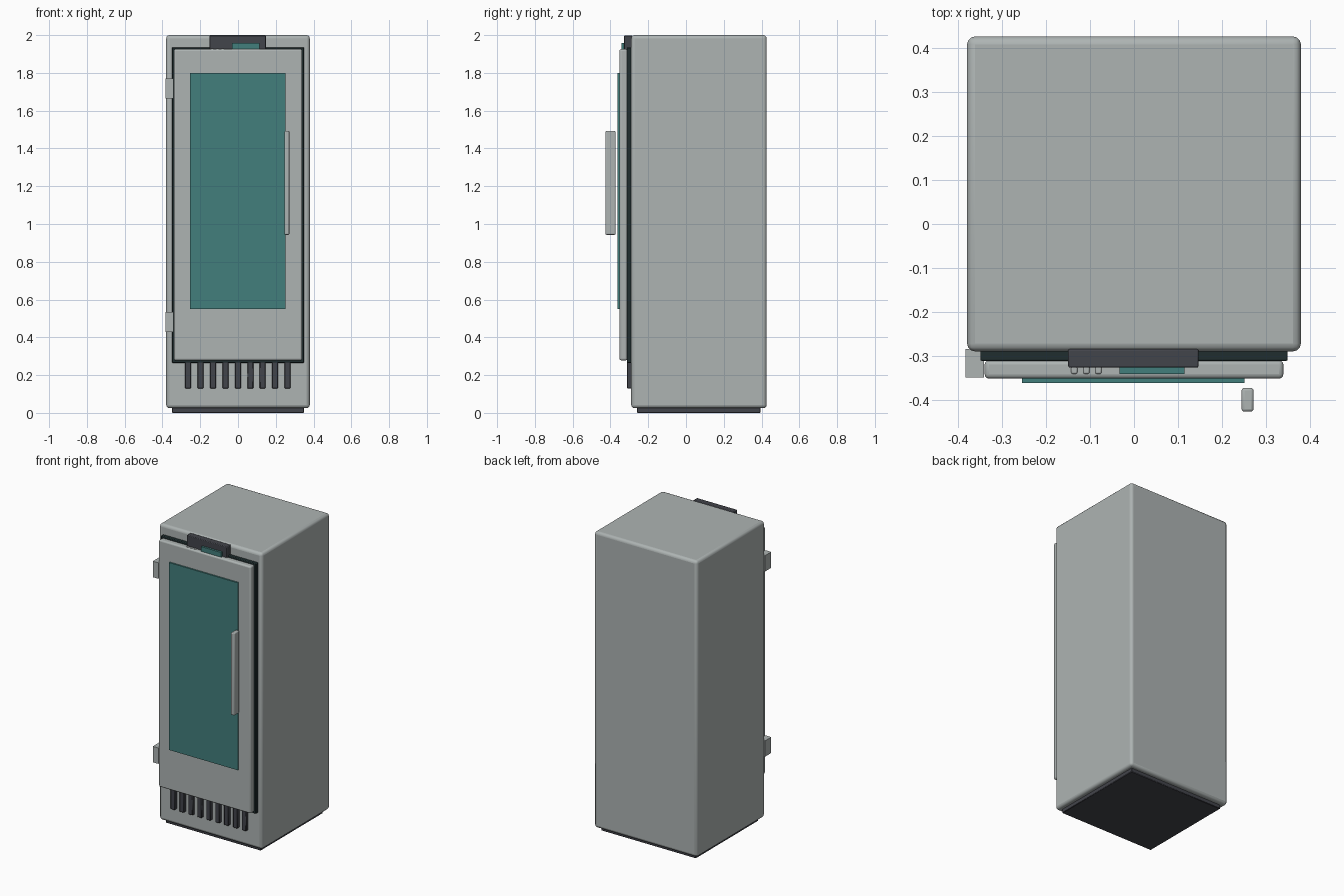
import bpy, bmesh
from mathutils import Vector

if "Cube" in bpy.data.objects:
    bpy.data.objects.remove(bpy.data.objects["Cube"])


def material(name, rgb):
    m = bpy.data.materials.new(name)
    m.diffuse_color = (*rgb, 1)
    m.use_nodes = True
    m.node_tree.nodes["Principled BSDF"].inputs["Base Color"].default_value = m.diffuse_color
    return m


STEEL = material("brushed_steel", (0.42, 0.455, 0.45))
GLASS = material("teal_glass", (0.055, 0.21, 0.20))
DARK = material("dark_plastic", (0.055, 0.058, 0.07))
RUBBER = material("black_rubber", (0.014, 0.027, 0.028))


def box(name, x, y, z, mat, bevel=0.0, segments=3):
    """Box from (min, max) ranges, with optional rounded edges."""
    lo, hi = Vector((x[0], y[0], z[0])), Vector((x[1], y[1], z[1]))
    bm = bmesh.new()
    bmesh.ops.create_cube(bm, size=1)
    bmesh.ops.scale(bm, vec=hi - lo, verts=bm.verts)
    bmesh.ops.translate(bm, vec=(lo + hi) / 2, verts=bm.verts)
    mesh = bpy.data.meshes.new(name)
    bm.to_mesh(mesh)
    bm.free()
    mesh.materials.append(mat)
    ob = bpy.data.objects.new(name, mesh)
    bpy.context.collection.objects.link(ob)
    if bevel:
        mod = ob.modifiers.new("rounded_edges", 'BEVEL')
        mod.width, mod.segments = bevel, segments
        mod.limit_method = 'NONE'
        bpy.ops.object.select_all(action='DESELECT')
        ob.select_set(True)
        bpy.context.view_layer.objects.active = ob
        bpy.ops.object.shade_smooth_by_angle()
    return ob


# Cabinet and recessed plinth
box("cabinet", (-0.38, 0.38), (-0.29, 0.427), (0.025, 2.0), STEEL, 0.018)
box("plinth", (-0.35, 0.35), (-0.26, 0.395), (0.0, 0.06), DARK, 0.003, 1)

# Door with seal, glass and handle
box("door_seal", (-0.35, 0.35), (-0.312, -0.285), (0.265, 1.935), RUBBER, 0.004, 2)
box("door", (-0.34, 0.34), (-0.352, -0.31), (0.278, 1.926), STEEL, 0.01)
box("door_glass", (-0.255, 0.252), (-0.362, -0.35), (0.55, 1.80), GLASS)
box("door_handle", (0.245, 0.272), (-0.427, -0.373), (0.943, 1.492), STEEL, 0.006)

# Hinges on the left edge
for i, z in enumerate((0.482, 1.717)):
    box(f"hinge_{i + 1}", (-0.384, -0.342), (-0.35, -0.285),
        (z - 0.053, z + 0.053), STEEL)

# Vent slots below the door
for i in range(9):
    x = -0.264 + i * 0.0658
    box(f"vent_{i + 1}", (x - 0.016, x + 0.016), (-0.312, -0.285),
        (0.13, 0.27), DARK, 0.003, 1)

# Control panel with display and buttons
box("control_panel", (-0.15, 0.147), (-0.327, -0.285), (1.87, 1.998), DARK, 0.004, 2)
box("display", (-0.033, 0.115), (-0.341, -0.325), (1.90, 1.958), GLASS)
for i in range(3):
    x = -0.136 + i * 0.0275
    box(f"button_{i + 1}", (x - 0.007, x + 0.007), (-0.341, -0.325),
        (1.914, 1.929), STEEL, 0.003, 2)
